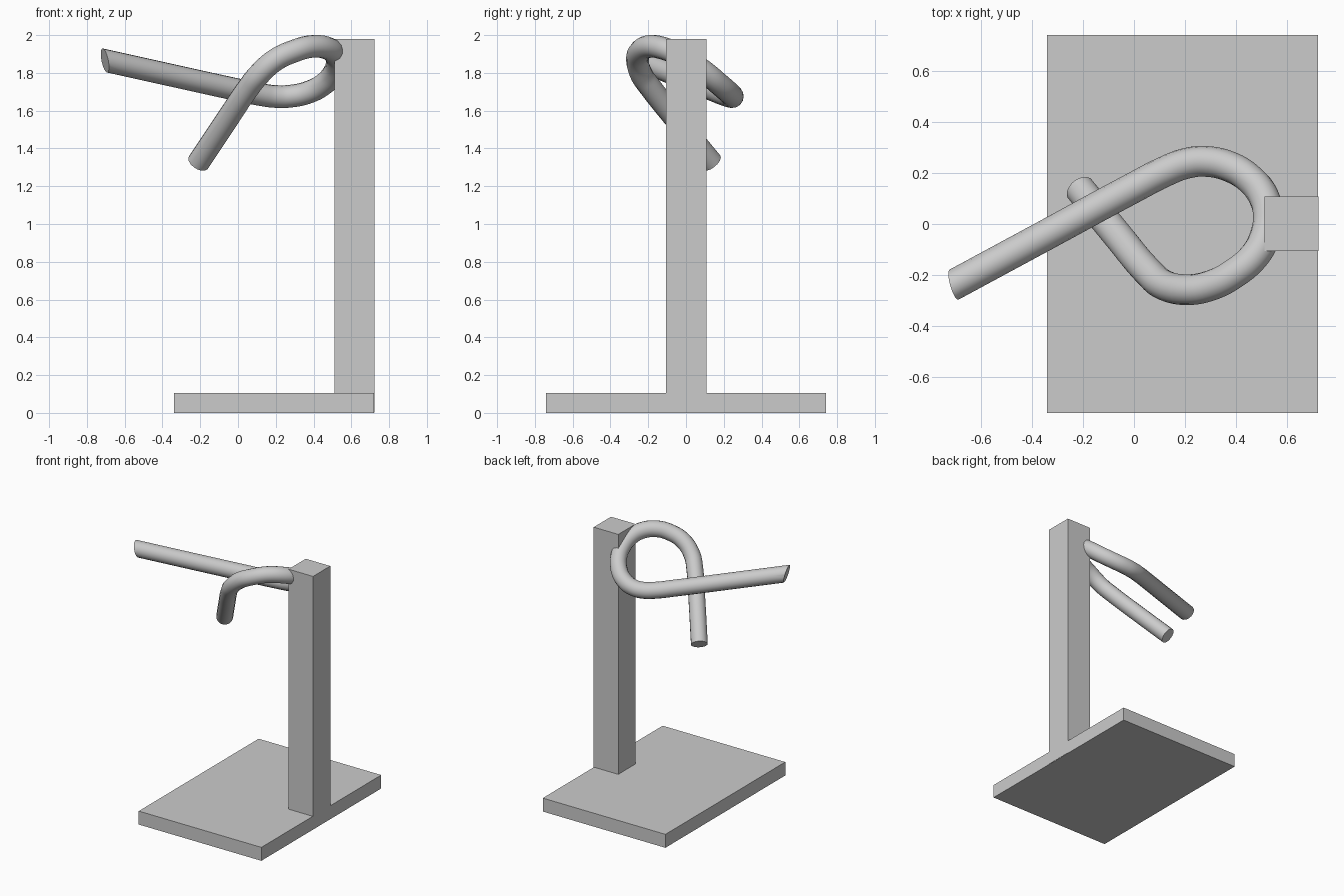
import bpy, bmesh
from mathutils import Vector

if "Cube" in bpy.data.objects:
    bpy.data.objects.remove(bpy.data.objects["Cube"])

grey = bpy.data.materials.new("plain grey")
grey.use_nodes = True
colour = (0.6, 0.6, 0.6, 1)
grey.diffuse_color = colour
grey.node_tree.nodes["Principled BSDF"].inputs["Base Color"].default_value = colour


def box(name, low, high):
    low, high = Vector(low), Vector(high)
    bpy.ops.mesh.primitive_cube_add(size=1, location=(low + high) / 2)
    ob = bpy.context.object
    ob.name = name
    ob.scale = high - low
    bpy.ops.object.transform_apply(location=False, rotation=False, scale=True)
    ob.data.materials.append(grey)
    return ob


# Stand
box("base_plate", (-0.34, -0.74, 0), (0.72, 0.74, 0.105))
box("upright_post", (0.51, -0.105, 0.002), (0.722, 0.108, 1.98))

# Bent rod: straight arm, loop around the post, short drooping arm
path = [(-0.80, -0.289, 1.887), (-0.35, -0.046, 1.787), (0.0, 0.143, 1.71),
        (0.12, 0.205, 1.685), (0.2, 0.236, 1.675), (0.28, 0.245, 1.677),
        (0.38, 0.222, 1.70), (0.46, 0.17, 1.745), (0.508, 0.105, 1.80),
        (0.525, 0.03, 1.853), (0.515, -0.04, 1.897), (0.475, -0.12, 1.93),
        (0.39, -0.195, 1.94), (0.296, -0.242, 1.915), (0.2, -0.257, 1.87),
        (0.11, -0.235, 1.79), (0.058, -0.19, 1.725), (-0.06, -0.05, 1.55),
        (-0.21, 0.135, 1.325)]
curve = bpy.data.curves.new("rod_path", "CURVE")
curve.dimensions = "3D"
curve.bevel_depth = 0.06
curve.bevel_resolution = 6
curve.resolution_u = 5
curve.use_fill_caps = True
spline = curve.splines.new("BEZIER")
spline.bezier_points.add(len(path) - 1)
for point, co in zip(spline.bezier_points, path):
    point.co = co
    point.handle_left_type = point.handle_right_type = "AUTO"
helper = bpy.data.objects.new("rod_path", curve)
bpy.context.collection.objects.link(helper)
graph = bpy.context.evaluated_depsgraph_get()
mesh = bpy.data.meshes.new_from_object(helper.evaluated_get(graph))
bpy.data.objects.remove(helper)

# Slanted cut at the tip of the long arm
bm = bmesh.new()
bm.from_mesh(mesh)
bmesh.ops.remove_doubles(bm, verts=bm.verts, dist=0.0005)
cut = bmesh.ops.bisect_plane(bm, geom=bm.verts[:] + bm.edges[:] + bm.faces[:],
                             plane_co=(-0.705, -0.237, 1.866),
                             plane_no=(-0.93, -0.29, -0.22), clear_outer=True)
rim = [g for g in cut["geom_cut"] if isinstance(g, bmesh.types.BMEdge)]
bmesh.ops.edgeloop_fill(bm, edges=rim)
bmesh.ops.recalc_face_normals(bm, faces=bm.faces)
bm.to_mesh(mesh)
bm.free()

rod = bpy.data.objects.new("bent_rod", mesh)
bpy.context.collection.objects.link(rod)
mesh.materials.clear()
mesh.materials.append(grey)
bpy.ops.object.select_all(action="DESELECT")
rod.select_set(True)
bpy.context.view_layer.objects.active = rod
bpy.ops.object.shade_smooth_by_angle()
